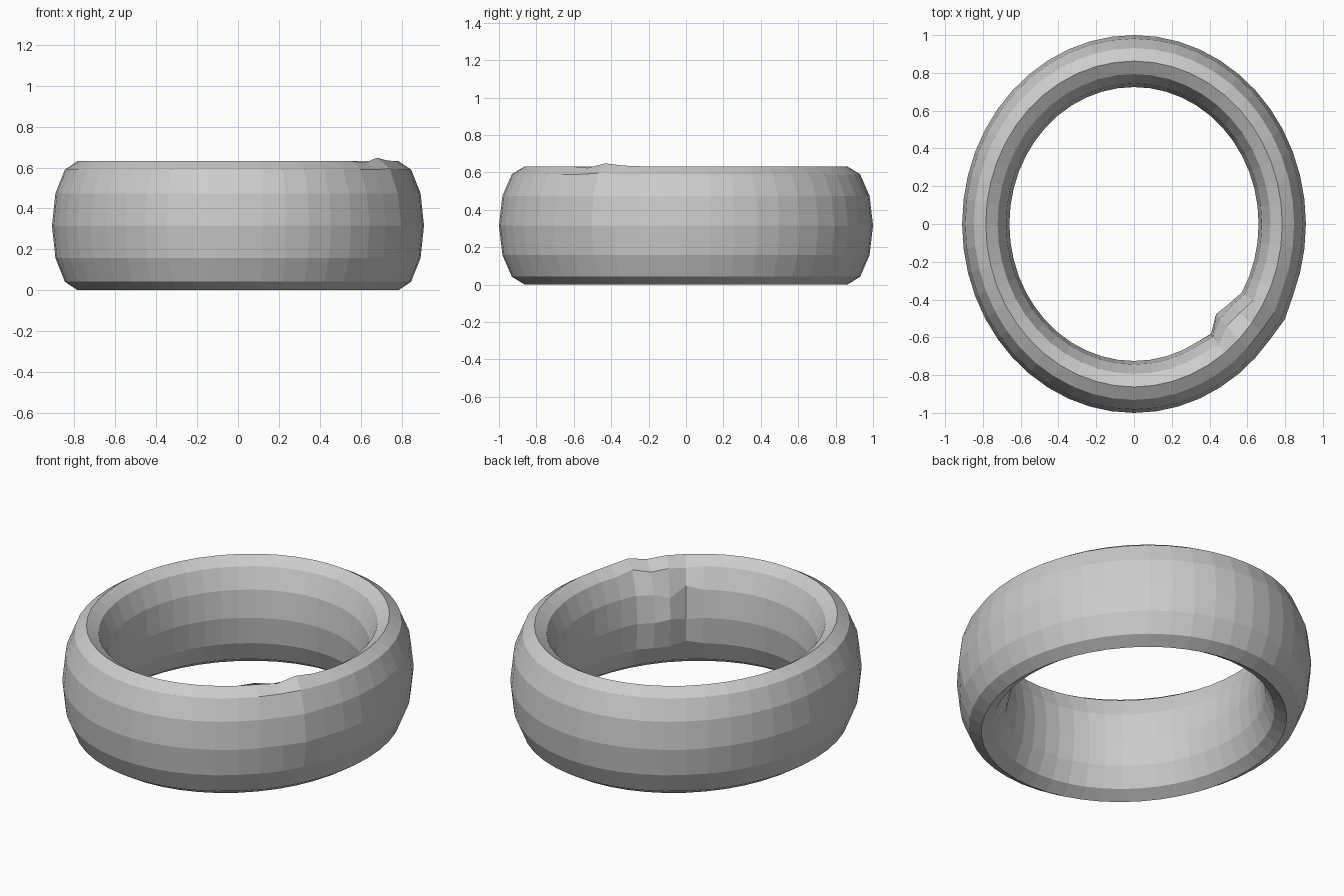
import bpy, bmesh
from math import cos, sin, pi

if "Cube" in bpy.data.objects:
    bpy.data.objects.remove(bpy.data.objects["Cube"])

SEG, SIDES = 48, 12
CENTRE_R, HALF_T, HALF_H = 0.8625, 0.1375, 0.316
SQUASH = 0.91  # the band is slightly oval

# Chipped, lumpy patch: (segment, side) -> (radial shift, vertical shift)
# side 0 = outer middle, 3 = top, 6 = inner middle, 9 = bottom
dents = {
    (44, 3): (0.0, 0.016), (43, 3): (0.0, -0.008), (45, 3): (0.0, 0.004),
    (43, 4): (-0.02, -0.005), (42, 4): (-0.03, 0.008), (44, 4): (0.01, 0.015),
    (41, 4): (0.015, -0.015),
    (43, 5): (-0.03, 0.0), (42, 5): (-0.03, -0.03), (41, 5): (0.01, 0.02),
    (43, 6): (-0.03, 0.0), (42, 6): (-0.05, 0.02), (41, 6): (0.01, -0.01),
    (43, 7): (-0.025, 0.0), (42, 7): (-0.025, 0.0), (41, 7): (-0.01, 0.02),
    (44, 0): (0.012, 0.0), (44, 1): (0.01, 0.0), (44, 2): (0.01, 0.006),
}

# Oval band swept from a tall elliptical cross-section
bm = bmesh.new()
rings = []
for i in range(SEG):
    a = 2 * pi * i / SEG
    ring = []
    for j in range(SIDES):
        b = 2 * pi * j / SIDES
        dr, dz = dents.get((i, j), (0, 0))
        r = CENTRE_R + HALF_T * cos(b) + dr
        z = HALF_H + HALF_H * sin(b) + dz
        ring.append(bm.verts.new((r * cos(a) * SQUASH, r * sin(a), z)))
    rings.append(ring)
for i in range(SEG):
    p, q = rings[i], rings[(i + 1) % SEG]
    for j in range(SIDES):
        k = (j + 1) % SIDES
        bm.faces.new((p[j], q[j], q[k], p[k]))
bmesh.ops.recalc_face_normals(bm, faces=bm.faces)

mesh = bpy.data.meshes.new("oval_band")
bm.to_mesh(mesh)
bm.free()
bpy.context.collection.objects.link(bpy.data.objects.new("oval_band", mesh))
